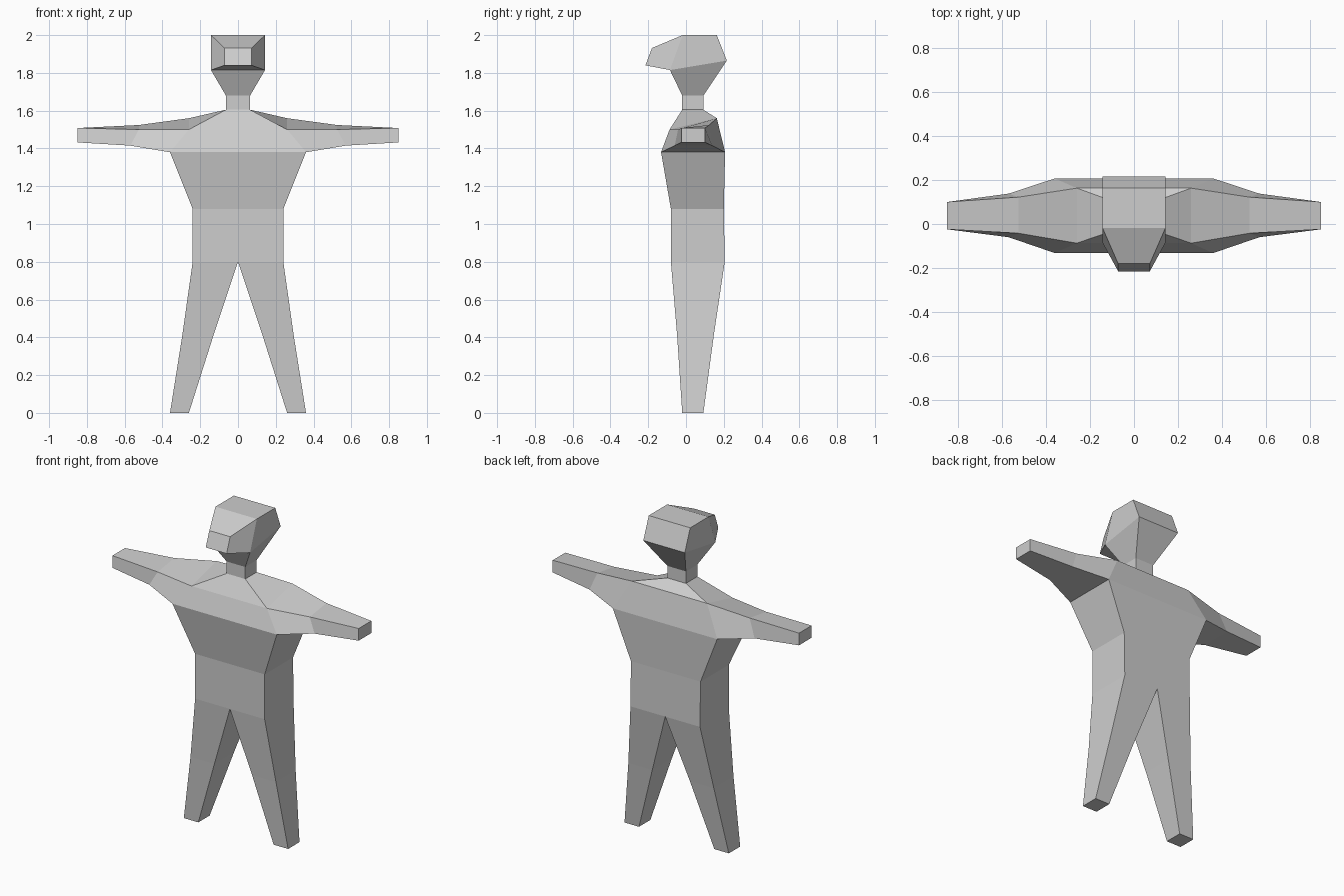
import bpy

if "Cube" in bpy.data.objects:
    bpy.data.objects.remove(bpy.data.objects["Cube"])

grey = bpy.data.materials.new("light_grey")
grey.diffuse_color = (0.61, 0.61, 0.61, 1)
grey.use_nodes = True
grey.node_tree.nodes["Principled BSDF"].inputs["Base Color"].default_value = grey.diffuse_color


def loft(name, rings, skip=(), cap_start=False, cap_end=False, mirror=False):
    """Join four-cornered rings with quads; skip lists (span, side) openings."""
    verts = [p for ring in rings for p in ring]
    faces = []
    for s in range(len(rings) - 1):
        for i in range(4):
            if (s, i) not in skip:
                a, b = 4 * s + i, 4 * s + (i + 1) % 4
                faces.append((a, b, b + 4, a + 4))
    if cap_start:
        faces.append((3, 2, 1, 0))
    if cap_end:
        n = len(verts)
        faces.append((n - 4, n - 3, n - 2, n - 1))
    mesh = bpy.data.meshes.new(name)
    mesh.from_pydata(verts, [], faces)
    mesh.materials.append(grey)
    obj = bpy.data.objects.new(name, mesh)
    bpy.context.collection.objects.link(obj)
    if mirror:
        obj.modifiers.new("mirror", 'MIRROR').use_clip = False
        obj.modifiers["mirror"].use_mirror_merge = False
    return obj


def level(x0, x1, y0, y1, z_front, z_back=None):
    """Ring around the vertical axis."""
    zb = z_front if z_back is None else z_back
    return [(x0, y0, z_front), (x1, y0, z_front), (x1, y1, zb), (x0, y1, zb)]


def arm_ring(xb, xt, yb, yt, zb, zt):
    """Ring around the arm: bottom and top edges, each front and back."""
    return [(xb, yb[0], zb), (xb, yb[1], zb), (xt, yt[1], zt[1]), (xt, yt[0], zt[0])]


def head_ring(x, y_low, z_low, y_high, z_high):
    """Ring around the head's front-to-back axis."""
    return [(-x, y_low, z_low), (x, y_low, z_low), (x, y_high, z_high), (-x, y_high, z_high)]


# Torso, shoulder slope and neck, left open where the arms join
loft("torso_and_neck", [
    level(-0.24, 0.24, -0.08, 0.205, 0.8),
    level(-0.24, 0.24, -0.08, 0.2, 1.08),
    level(-0.36, 0.36, -0.132, 0.207, 1.38),
    level(-0.26, 0.26, -0.087, 0.163, 1.5, 1.56),
    level(-0.064, 0.064, -0.02, 0.092, 1.605),
    level(-0.064, 0.064, -0.02, 0.092, 1.68),
    level(-0.143, 0.143, -0.085, 0.216, 1.815, 1.865),
], skip=[(2, 1), (2, 3)])

# Head tapering forward to a small flat face, open at the neck
loft("head", [
    head_ring(0.143, 0.216, 1.865, 0.163, 2.0),
    head_ring(0.143, -0.085, 1.815, -0.018, 2.0),
    head_ring(0.072, -0.215, 1.84, -0.18, 1.932),
], skip=[(0, 0)], cap_start=True, cap_end=True)

# Arms
loft("arms", [
    arm_ring(0.36, 0.26, (-0.132, 0.207), (-0.087, 0.163), 1.38, (1.5, 1.56)),
    arm_ring(0.57, 0.525, (-0.06, 0.138), (-0.042, 0.122), 1.415, (1.5, 1.524)),
    arm_ring(0.85, 0.85, (-0.024, 0.1), (-0.024, 0.1), 1.432, (1.508, 1.508)),
], cap_end=True, mirror=True)

# Legs
loft("legs", [
    level(0.26, 0.36, -0.02, 0.092, 0.0),
    level(0.13, 0.295, -0.047, 0.147, 0.41),
    level(0.0, 0.24, -0.08, 0.205, 0.8),
], cap_start=True, mirror=True)
